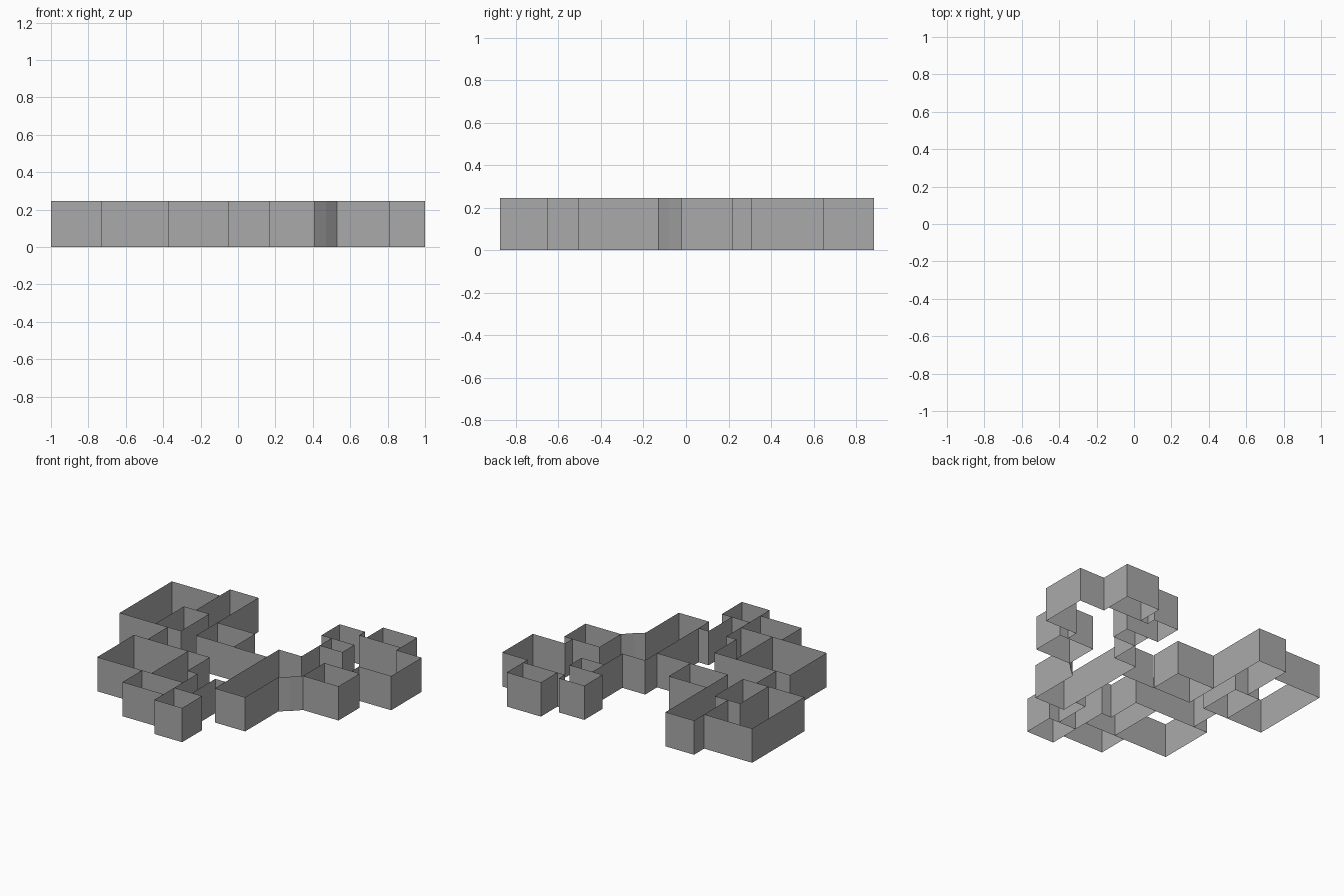
import bpy
import bmesh

# Remove the default cube only
default_cube = bpy.data.objects.get("Cube")
if default_cube:
    bpy.data.objects.remove(default_cube, do_unlink=True)

WALL_HEIGHT = 0.245

# One plain grey for every wall
grey = bpy.data.materials.new("wall_grey")
grey.use_nodes = True
wall_colour = (0.4, 0.4, 0.4, 1)
grey.diffuse_color = wall_colour
grey.node_tree.nodes["Principled BSDF"].inputs["Base Color"].default_value = wall_colour


def wall_run(name, *corners):
    """Raise a thin upright wall along a path of floor plan corners."""
    mesh = bpy.data.meshes.new(name)
    bm = bmesh.new()
    low = [bm.verts.new((x, y, 0)) for x, y in corners]
    high = [bm.verts.new((x, y, WALL_HEIGHT)) for x, y in corners]
    for i in range(len(corners) - 1):
        bm.faces.new((low[i], low[i + 1], high[i + 1], high[i]))
    bm.to_mesh(mesh)
    bm.free()
    mesh.materials.append(grey)
    wall = bpy.data.objects.new(name, mesh)
    bpy.context.collection.objects.link(wall)
    return wall


def closed_room(name, left, right, front, back):
    """Four walls around a rectangle, facing outward."""
    return wall_run(name, (left, front), (right, front), (right, back),
                    (left, back), (left, front))


# Rooms at the back on the -x side
wall_run("large_room_walls", (-.62, .68), (-1, .68), (-1, .09), (-.515, .09))
wall_run("closet_walls", (-.515, .09), (-.515, .41), (-.715, .41), (-.715, .09))
wall_run("back_bay_walls", (-.395, .09), (-.395, .795), (-.62, .795), (-.62, .41))
wall_run("passage_wall", (-.62, .09), (-.62, -.135))

# Middle room and the corridor wall leading to the core
wall_run("middle_room_walls", (-.395, .09), (-.095, .09), (-.095, .33), (-.395, .33))
wall_run("corridor_wall", (.17, .085), (-.095, .085))

# Rooms at the front on the -x side
closed_room("front_room_walls", -.73, -.3, -.55, -.135)
wall_run("stepped_room_walls", (-.05, -.65), (-.05, -.385), (-.13, -.385),
         (-.13, -.135), (-.3, -.135))
wall_run("partition_wall", (-.3, -.55), (-.05, -.55))
wall_run("front_annex_walls", (-.375, -.55), (-.375, -.77), (-.05, -.77))
closed_room("porch_walls", -.05, .17, -.875, -.65)
wall_run("porch_link_walls", (.09, -.65), (.09, -.385), (.17, -.385))

# Long central hall with its slanted corner
wall_run("central_hall_walls", (.35, .22), (.17, .22), (.17, -.505),
         (.41, -.505), (.41, -.13), (.47, -.08), (.53, -.02))
closed_room("side_room_walls", .53, .81, -.02, .22)

# Rooms at the back on the +x side
wall_run("end_room_walls", (.745, .22), (.745, .305), (1, .305), (1, .65),
         (.8, .65), (.8, .7))
closed_room("back_room_walls", .53, .8, .7, .885)
wall_run("small_back_room_walls", (.53, .7), (.47, .7), (.47, .765),
         (.27, .765), (.27, .56), (.35, .56))
wall_run("alcove_walls", (.35, .22), (.35, .425), (.53, .425), (.53, .56), (.35, .56),
         (.35, .425))
